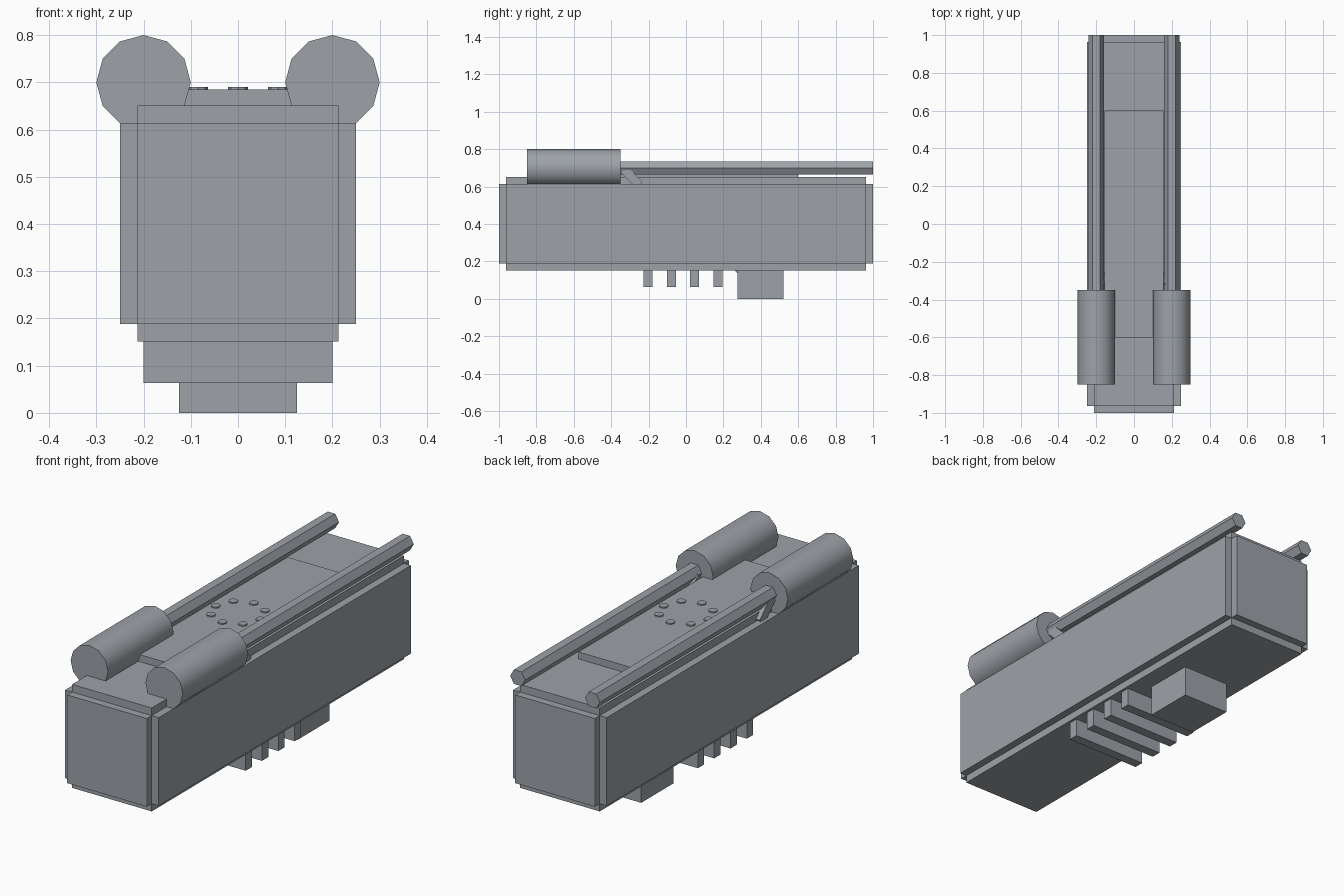
import bpy, bmesh
from math import radians, cos, sin, tau

if "Cube" in bpy.data.objects:
    bpy.data.objects.remove(bpy.data.objects["Cube"])


def box(name, center, size, tilt=0):
    bpy.ops.mesh.primitive_cube_add(size=1, location=center, rotation=(radians(tilt), 0, 0))
    o = bpy.context.object
    o.name = name
    o.scale = size
    return o


def cylinder(name, r, sides, center, depth, along_y=False):
    """Cylinder with a vertex pointing along +x."""
    bpy.ops.mesh.primitive_cylinder_add(vertices=sides, radius=r, depth=depth)
    o = bpy.context.object
    o.name = name
    for v in o.data.vertices:
        x, y, z = v.co
        # primitive starts at +y, so turn that vertex onto +x
        v.co = (y, z, x) if along_y else (y, -x, z)
    o.location = center
    return o


# Main casing: core box with every face pushed outward as a panel
mesh = bpy.data.meshes.new("casing")
bm = bmesh.new()
bmesh.ops.create_cube(bm, size=1)
bmesh.ops.scale(bm, vec=(0.426, 1.926, 0.426), verts=bm.verts)
bmesh.ops.translate(bm, vec=(0, 0, 0.401), verts=bm.verts)
bm.normal_update()
panels = bmesh.ops.extrude_discrete_faces(bm, faces=bm.faces[:])["faces"]
for f in panels:
    f.normal_update()
    bmesh.ops.translate(bm, vec=f.normal * 0.037, verts=f.verts)
bmesh.ops.recalc_face_normals(bm, faces=bm.faces)
bm.to_mesh(mesh)
bm.free()
bpy.context.collection.objects.link(bpy.data.objects.new("casing", mesh))

# Top plate with a ring of studs
box("top_plate", (0, 0, 0.6625), (0.31, 1.2, 0.045))
for i in range(8):
    a = tau * i / 8
    cylinder(f"stud_{i}", 0.021, 8, (0.12 * cos(a), 0.12 * sin(a), 0.685), 0.011)

# Smooth side tanks, faceted rods and slanted brackets under the rods
for side, s in (("left", -1), ("right", 1)):
    cylinder(f"{side}_tank", 0.1, 12, (0.2 * s, -0.6, 0.7), 0.5, True)
    bpy.ops.object.shade_smooth_by_angle(angle=radians(35))
    cylinder(f"{side}_rod", 0.04, 6, (0.2 * s, 0.3, 0.7), 1.4, True)
    box(f"{side}_bracket", (0.194 * s, -0.29, 0.65), (0.078, 0.12, 0.048), -45)

# Underside ribs, mounting block and its small brace
for i in range(4):
    box(f"rib_{i}", (0, -0.203 + 0.1247 * i, 0.115), (0.4, 0.048, 0.104))
box("mount_block", (0, 0.398, 0.08), (0.25, 0.246, 0.16))
box("mount_brace", (0, 0.3, 0.155), (0.2, 0.1, 0.06), -45)

# Dark blue-grey finish on every part
finish = bpy.data.materials.new("dark_grey")
finish.diffuse_color = (0.34, 0.365, 0.395, 1)
finish.use_nodes = True
finish.node_tree.nodes["Principled BSDF"].inputs["Base Color"].default_value = finish.diffuse_color
for o in bpy.context.scene.objects:
    o.data.materials.clear()
    o.data.materials.append(finish)
